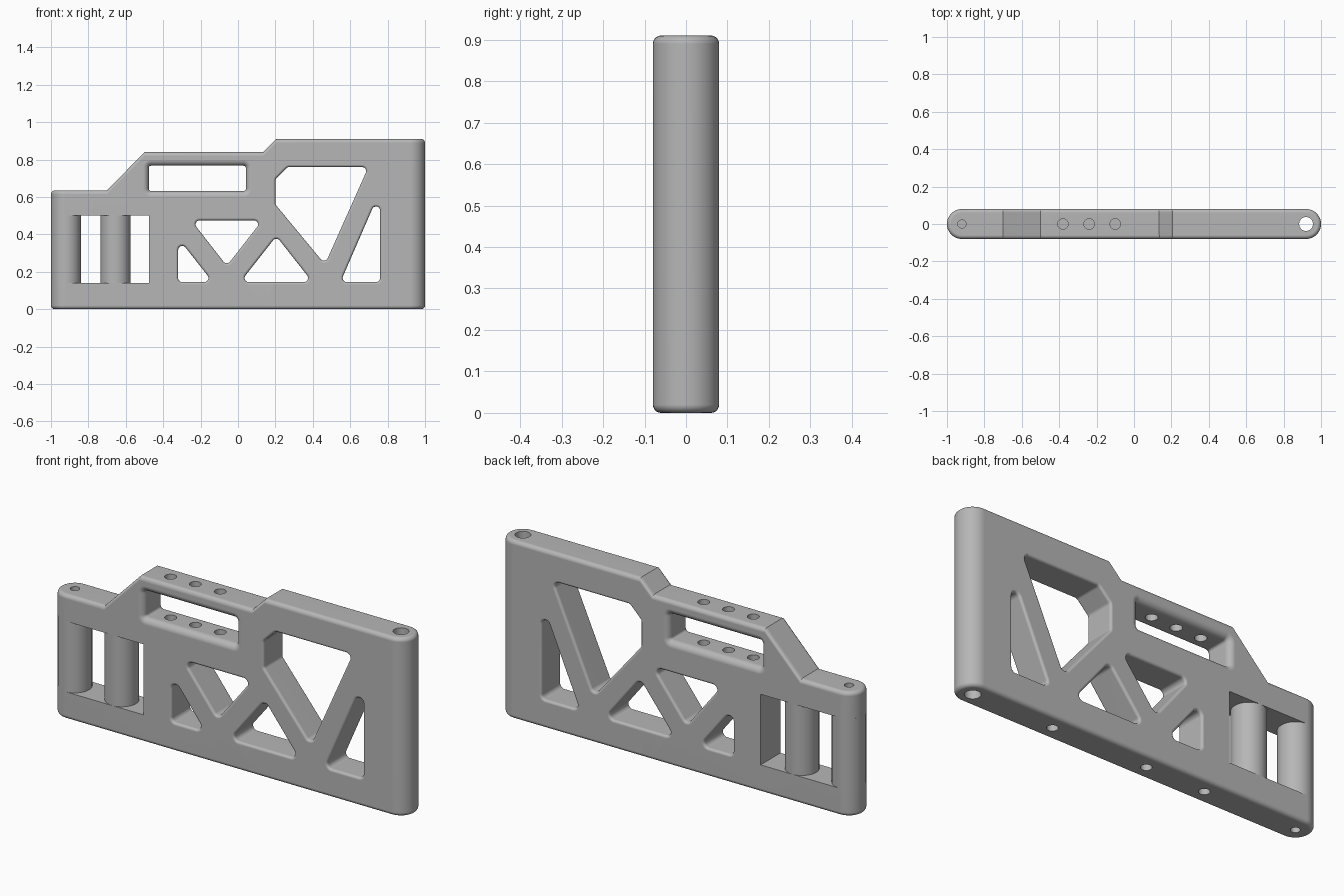
import bpy, bmesh
from math import sin, cos, pi, atan2, tau
from mathutils import Vector

if "Cube" in bpy.data.objects:
    bpy.data.objects.remove(bpy.data.objects["Cube"], do_unlink=True)

HALF = 0.08      # half thickness, also the radius of the rounded ends
END = 0.92       # centre of the rounded ends

grey = bpy.data.materials.new("plain grey")
grey.use_nodes = True
grey.diffuse_color = (0.47, 0.47, 0.47, 1)
grey.node_tree.nodes["Principled BSDF"].inputs["Base Color"].default_value = grey.diffuse_color


def make(name, bm):
    bmesh.ops.recalc_face_normals(bm, faces=bm.faces[:])
    mesh = bpy.data.meshes.new(name)
    bm.to_mesh(mesh)
    bm.free()
    mesh.materials.append(grey)
    obj = bpy.data.objects.new(name, mesh)
    bpy.context.collection.objects.link(obj)
    return obj


def select(obj):
    bpy.ops.object.select_all(action='DESELECT')
    obj.select_set(True)
    bpy.context.view_layer.objects.active = obj


def cylinder(name, x, radius, z0, z1, y=0):
    bm = bmesh.new()
    bmesh.ops.create_cone(bm, cap_ends=True, segments=32, radius1=radius,
                          radius2=radius, depth=z1 - z0)
    bmesh.ops.translate(bm, verts=bm.verts[:], vec=(x, y, (z0 + z1) / 2))
    return make(name, bm)


def box(name, x0, x1, z0, z1):
    bm = bmesh.new()
    bmesh.ops.create_cube(bm, size=1)
    for v in bm.verts:
        v.co = ((x0 + x1) / 2 + v.co.x * (x1 - x0), v.co.y * 0.3,
                (z0 + z1) / 2 + v.co.z * (z1 - z0))
    return make(name, bm)


def rounded_outline(points, radius, grow):
    """Counter-clockwise polygon with round corners, grown outward."""
    out = []
    pts = [Vector(p) for p in points]
    for i, p in enumerate(pts):
        e_in = (p - pts[i - 1]).normalized()
        e_out = (pts[(i + 1) % len(pts)] - p).normalized()
        bisector = (e_out - e_in).normalized()
        half_sine = abs(e_out.x * bisector.y - e_out.y * bisector.x)
        centre = p + bisector * (radius / half_sine)
        start = atan2(-e_in.x, e_in.y)
        sweep = (atan2(-e_out.x, e_out.y) - start) % tau
        for k in range(9):
            a = start + sweep * k / 8
            out.append(centre + Vector((cos(a), sin(a))) * (radius + grow))
    return out


def window(name, points, radius, fillet):
    """Cutter whose two ends flare out to leave rounded rims."""
    half = [(HALF - fillet + fillet * sin(t), fillet * (1 - cos(t)))
            for t in (pi / 2 * k / 6 for k in range(7))]
    half.append((HALF + 0.03, fillet))
    profile = [(-y, d) for y, d in reversed(half)] + half
    bm = bmesh.new()
    rings = [[bm.verts.new((p.x, y, p.y)) for p in rounded_outline(points, radius, d)]
             for y, d in profile]
    n = len(rings[0])
    for a, b in zip(rings, rings[1:]):
        for i in range(n):
            bm.faces.new((a[i], a[(i + 1) % n], b[(i + 1) % n], b[i]))
    bm.faces.new(rings[0])
    bm.faces.new(rings[-1])
    return make(name, bm)


# Plate: round-ended plan raised to a stepped top line, with rounded rims
steps = [(-1.01, 0.635), (-0.7, 0.635), (-0.5, 0.84), (0.135, 0.84), (0.205, 0.91), (1.01, 0.91)]


def top(x):
    for (x0, z0), (x1, z1) in zip(steps, steps[1:]):
        if x0 <= x <= x1:
            return z0 + (z1 - z0) * (x - x0) / (x1 - x0)


arc = [pi * k / 20 - pi / 2 for k in range(21)]
breaks = [x for x, z in steps[1:-1]]
plan = [(END + HALF * cos(a), HALF * sin(a)) for a in arc]
plan += [(x, HALF) for x in reversed(breaks)]
plan += [(-END - HALF * cos(a), -HALF * sin(a)) for a in arc]
plan += [(x, -HALF) for x in breaks]

bm = bmesh.new()
low = [bm.verts.new((x, y, 0)) for x, y in plan]
high = [bm.verts.new((x, y, top(x))) for x, y in plan]
bm.faces.new(low[::-1])
for i in range(len(plan)):
    j = (i + 1) % len(plan)
    bm.faces.new((low[i], low[j], high[j], high[i]))
for (x0, _), (x1, _) in zip(steps, steps[1:]):
    bm.faces.new([v for v, p in zip(high, plan) if x0 <= p[0] <= x1])
bmesh.ops.recalc_face_normals(bm, faces=bm.faces[:])
rims = [e for e in bm.edges if e.calc_face_angle(0) > 0.9]
bmesh.ops.bevel(bm, geom=rims, offset=0.02, segments=5, profile=0.5,
                affect='EDGES', loop_slide=True)
plate = make("plate", bm)

# Openings: truss windows, grip slot and the square bay at the low end
truss = {
    "small_triangle": [(-0.32, 0.145), (-0.135, 0.145), (-0.32, 0.38)],
    "hanging_triangle": [(-0.25, 0.475), (-0.06, 0.232), (0.13, 0.475)],
    "standing_triangle": [(0.012, 0.145), (0.398, 0.145), (0.205, 0.39)],
    "large_window": [(0.2, 0.56), (0.465, 0.24), (0.697, 0.76), (0.265, 0.76), (0.2, 0.695)],
    "tall_triangle": [(0.548, 0.145), (0.76, 0.145), (0.76, 0.633)],
}
cutters = [window(name, pts, 0.022, 0.013) for name, pts in truss.items()]
cutters.append(window("grip_slot", [(-0.477, 0.632), (0.042, 0.632),
                                    (0.042, 0.767), (-0.477, 0.767)], 0.012, 0.032))
cutters.append(box("bay", -1.1, -0.477, 0.14, 0.5))

# Bores: through hole, grip holes and blind holes
cutters.append(cylinder("through_bore", 0.92, 0.037, -0.1, 1))
cutters.append(cylinder("end_top_bore", -END, 0.022, 0.53, 0.8))
cutters.append(cylinder("end_bottom_bore", -END, 0.022, -0.1, 0.11))
for x in (-0.38, -0.24, -0.1):
    cutters.append(cylinder("grip_bore", x, 0.028, 0.54, 1))
for x in (-0.4, -0.07, 0.465):
    cutters.append(cylinder("bottom_bore", x, 0.026, -0.1, 0.1))

select(plate)
for cutter in cutters:
    cutter.hide_render = True
    mod = plate.modifiers.new("cut", 'BOOLEAN')
    mod.operation = 'DIFFERENCE'
    mod.solver = 'EXACT'
    mod.object = cutter
    bpy.ops.object.modifier_apply(modifier=mod.name)
    bpy.data.objects.remove(cutter, do_unlink=True)

# Round columns standing in the bay
columns = [cylinder("end_column", -END, HALF, 0.14, 0.5),
           cylinder("middle_column", -0.655, HALF, 0.14, 0.5)]

for obj in [plate] + columns:
    select(obj)
    bpy.ops.object.shade_smooth_by_angle(angle=0.6)
    normals = obj.modifiers.new("even shading", 'WEIGHTED_NORMAL')
    normals.keep_sharp = True
